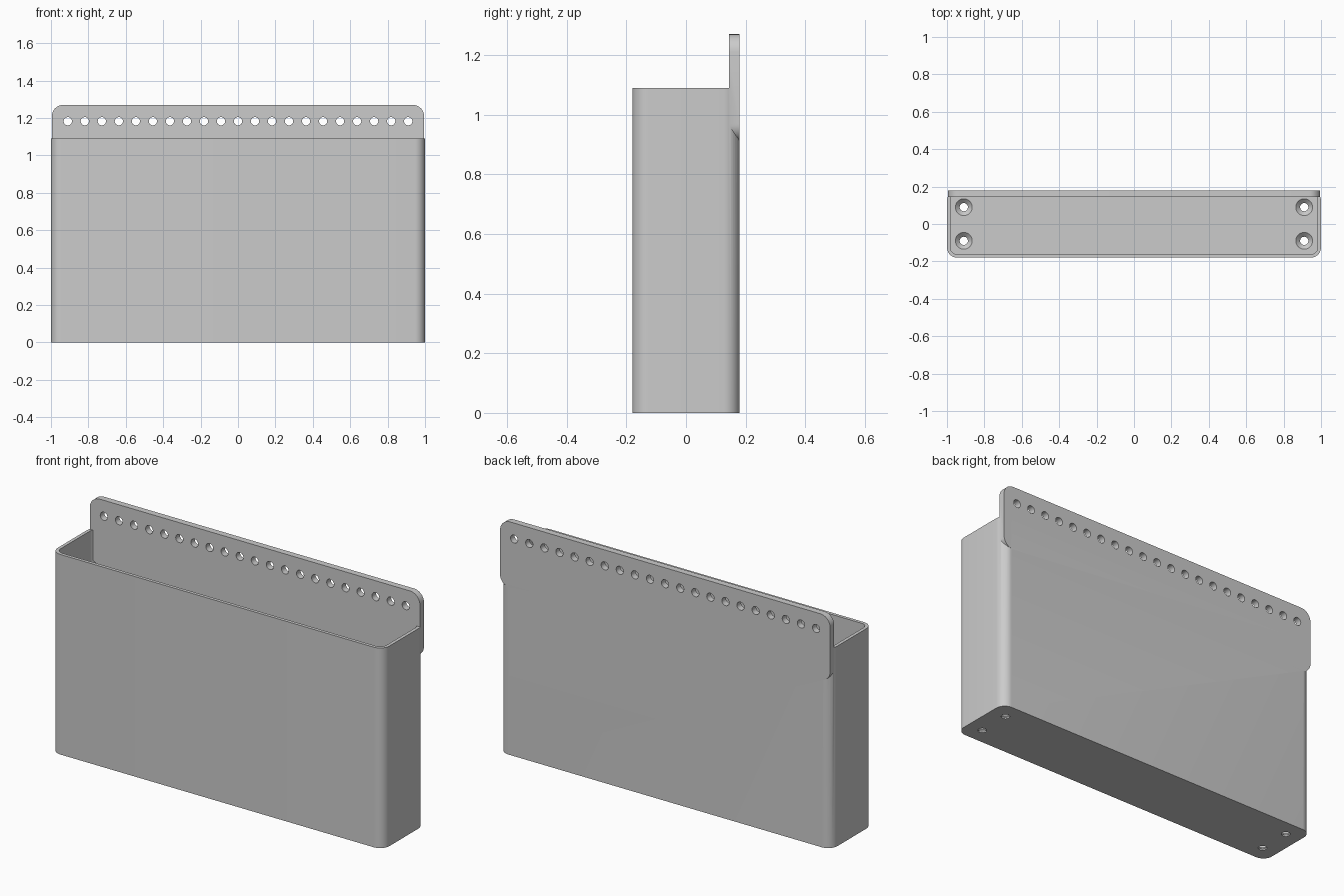
import bpy
import bmesh
from math import sin, cos, pi
from mathutils import Vector

cube = bpy.data.objects.get("Cube")
if cube:
    bpy.data.objects.remove(cube, do_unlink=True)

# Main sizes
WIDTH, DEPTH, HEIGHT, WALL = 2.0, 0.36, 1.09, 0.018
FLOOR = 0.03
PLATE_FRONT, PLATE_BOTTOM, PLATE_TOP = 0.145, 0.91, 1.27
HOLE = 0.022

grey = bpy.data.materials.new("plain grey")
grey.use_nodes = True
COLOUR = (0.6, 0.6, 0.6, 1)
grey.diffuse_color = COLOUR
grey.node_tree.nodes["Principled BSDF"].inputs["Base Color"].default_value = COLOUR


def rounded_rect(w, h, r, steps=10):
    """Counter-clockwise outline of a rectangle with round corners."""
    points = []
    for corner, (sx, sy) in enumerate([(1, 1), (-1, 1), (-1, -1), (1, -1)]):
        for i in range(steps + 1):
            a = (corner + i / steps) * pi / 2
            points.append((sx * (w / 2 - r) + r * cos(a), sy * (h / 2 - r) + r * sin(a)))
    return points


def circle(r, steps=32):
    return [(r * cos(2 * pi * i / steps), r * sin(2 * pi * i / steps)) for i in range(steps)]


def loft(bm, rings):
    """Closed solid through matching rings of points."""
    loops = [[bm.verts.new(p) for p in ring] for ring in rings]
    n = len(loops[0])
    for low, high in zip(loops, loops[1:]):
        for i in range(n):
            j = (i + 1) % n
            bm.faces.new((low[i], low[j], high[j], high[i]))
    bm.faces.new(loops[0][::-1])
    bm.faces.new(loops[-1])


def finish(name, bm):
    bmesh.ops.recalc_face_normals(bm, faces=bm.faces)
    mesh = bpy.data.meshes.new(name)
    bm.to_mesh(mesh)
    bm.free()
    mesh.materials.append(grey)
    obj = bpy.data.objects.new(name, mesh)
    bpy.context.collection.objects.link(obj)
    return obj


def upright(outline, z, x=0, y=0):
    return [Vector((px + x, py + y, z)) for px, py in outline]


def facing(outline, y, x=0, z=0):
    return [Vector((px + x, y, pz + z)) for px, pz in outline]


def combine(target, other, operation):
    mod = target.modifiers.new(operation, 'BOOLEAN')
    mod.operation, mod.object, mod.solver = operation, other, 'EXACT'
    bpy.context.view_layer.objects.active = target
    bpy.ops.object.modifier_apply(modifier=mod.name)
    bpy.data.objects.remove(other, do_unlink=True)


# Bin body with rounded upright edges
bm = bmesh.new()
body = rounded_rect(WIDTH, DEPTH, 0.055)
loft(bm, [upright(body, 0), upright(body, HEIGHT)])
holder = finish("wall_bin", bm)

# Hollow inside
bm = bmesh.new()
inside = rounded_rect(WIDTH - 2 * WALL, DEPTH - 2 * WALL, 0.055 - WALL)
loft(bm, [upright(inside, FLOOR), upright(inside, HEIGHT + 0.1)])
combine(holder, finish("cavity", bm), 'DIFFERENCE')

# Hanging plate along the back
bm = bmesh.new()
plate = rounded_rect(1.99, PLATE_TOP - PLATE_BOTTOM, 0.06)
middle = (PLATE_TOP + PLATE_BOTTOM) / 2
loft(bm, [facing(plate, PLATE_FRONT, z=middle), facing(plate, DEPTH / 2, z=middle)])
combine(holder, finish("hanging_plate", bm), 'UNION')

# Row of holes in the plate, and countersunk screw holes in the floor
bm = bmesh.new()
for i in range(-10, 11):
    loft(bm, [facing(circle(HOLE), y, i * 0.091, 1.183) for y in (0.1, 0.25)])
for x in (-0.91, 0.91):
    for y in (-0.09, 0.09):
        sections = [(HOLE, -0.05), (HOLE, 0.008), (0.045, FLOOR), (0.045, FLOOR + 0.03)]
        loft(bm, [upright(circle(r), z, x, y) for r, z in sections])
combine(holder, finish("holes", bm), 'DIFFERENCE')

# Smooth the round edges, keep the rest sharp
bpy.ops.object.select_all(action='DESELECT')
holder.select_set(True)
bpy.context.view_layer.objects.active = holder
bpy.ops.object.shade_smooth_by_angle(angle=pi / 6)
